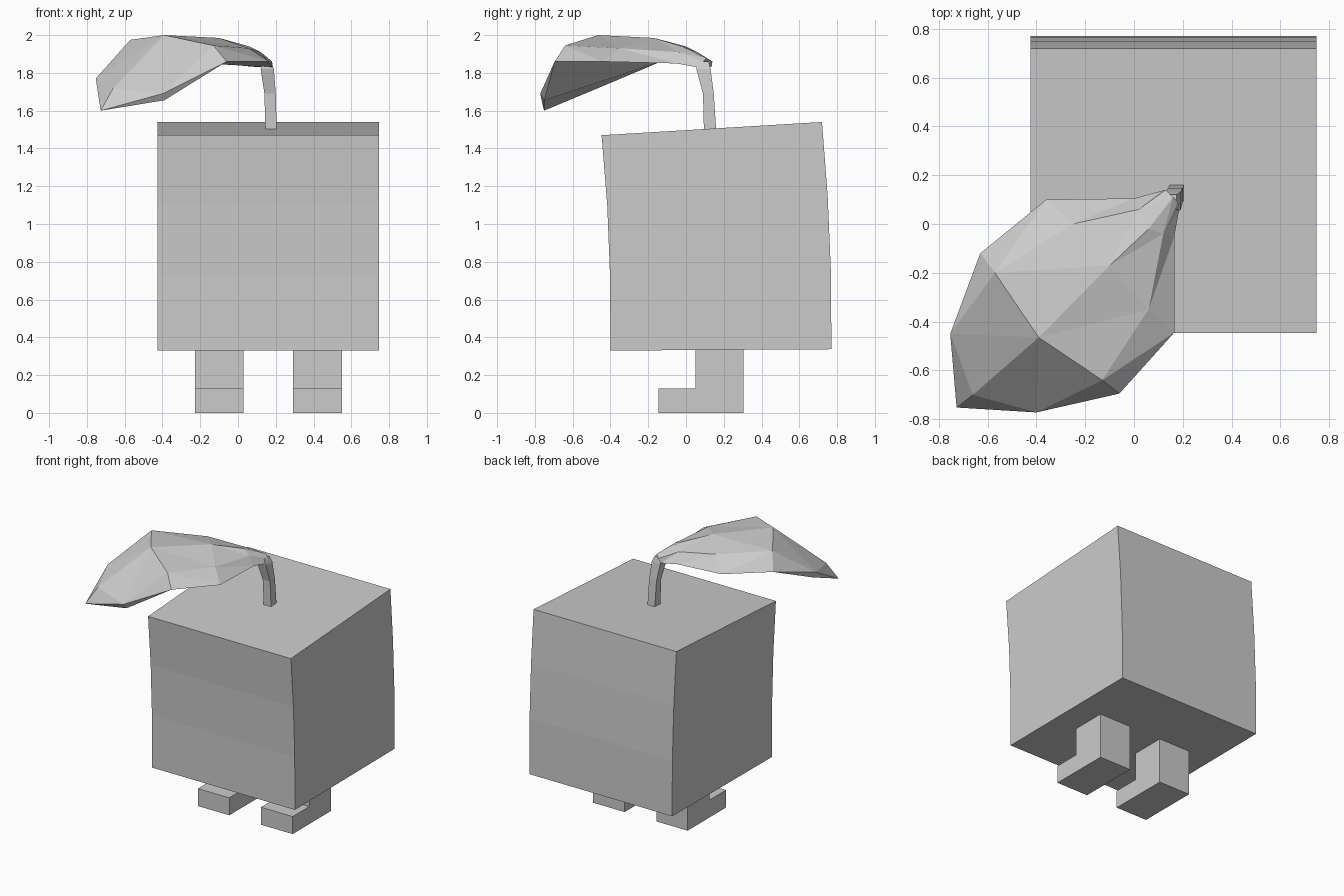
import bpy, bmesh

if "Cube" in bpy.data.objects:
    bpy.data.objects.remove(bpy.data.objects["Cube"])


def loft(name, rings):
    """Skin closed rings with equal point counts, cap both ends, keep flat faces."""
    bm = bmesh.new()
    loops = [[bm.verts.new(p) for p in ring] for ring in rings]
    n = len(loops[0])
    for a, b in zip(loops, loops[1:]):
        for i in range(n):
            j = (i + 1) % n
            bm.faces.new((a[i], a[j], b[j], b[i]))
    bm.faces.new(loops[0])
    bm.faces.new(loops[-1])
    bmesh.ops.remove_doubles(bm, verts=bm.verts, dist=0.0005)
    bmesh.ops.recalc_face_normals(bm, faces=bm.faces)
    bmesh.ops.triangulate(bm, faces=[f for f in bm.faces if len(f.verts) > 3])
    me = bpy.data.meshes.new(name)
    bm.to_mesh(me)
    bm.free()
    ob = bpy.data.objects.new(name, me)
    bpy.context.collection.objects.link(ob)
    return ob


# Cube body, bending slightly towards the front: (front y, front z, back y, back z)
levels = [(-0.40, 0.33, 0.77, 0.337), (-0.402, 0.72, 0.767, 0.75),
          (-0.417, 1.10, 0.75, 1.15), (-0.447, 1.47, 0.72, 1.54)]
X0, X1 = -0.425, 0.747
loft("body", [[(X0, fy, fz), (X1, fy, fz), (X1, by, bz), (X0, by, bz)]
              for fy, fz, by, bz in levels])

# L-shaped legs with feet pointing forward
profile = [(-0.145, 0), (0.305, 0), (0.305, 0.335), (0.05, 0.335), (0.05, 0.13), (-0.145, 0.13)]
for name, xa, xb in (("left_leg", -0.227, 0.03), ("right_leg", 0.29, 0.55)):
    loft(name, [[(x, y, z) for y, z in profile] for x in (xa, xb)])

# Square stem: (x min, x max, y min, y max, z)
stem = [(0.145, 0.205, 0.095, 0.16, 1.49), (0.14, 0.20, 0.09, 0.147, 1.69),
        (0.12, 0.19, 0.055, 0.13, 1.82), (0.125, 0.175, 0.06, 0.12, 1.86)]
loft("stem", [[(a, c, z), (b, c, z), (b, d, z), (a, d, z)] for a, b, c, d, z in stem])

# Leaf: domed top, flat underside; each row runs from left rim to right rim
tip = (-0.727, -0.752, 1.60)
leaf = [
    [(0.11, 0.135, 1.83), (0.13, 0.14, 1.86), (0.16, 0.11, 1.877), (0.18, 0.09, 1.86), (0.185, 0.06, 1.83)],
    [(0.0, 0.105, 1.84), (0.02, 0.06, 1.91), (0.06, -0.02, 1.94), (0.12, -0.04, 1.91), (0.165, -0.05, 1.85)],
    [(-0.36, 0.10, 1.86), (-0.25, 0.0, 1.94), (-0.10, -0.17, 1.985), (0.06, -0.35, 1.93), (0.165, -0.445, 1.86)],
    [(-0.63, -0.12, 1.865), (-0.57, -0.20, 1.975), (-0.39, -0.465, 2.0), (-0.13, -0.64, 1.945), (-0.06, -0.695, 1.86)],
    [(-0.735, -0.44, 1.73), (-0.753, -0.45, 1.77), (-0.66, -0.70, 1.72), (-0.40, -0.772, 1.69), (-0.39, -0.75, 1.655)],
]
bm_tip = [tip] * 5


def leaf_mesh():
    bm = bmesh.new()
    loops = [[bm.verts.new(p) for p in row] for row in leaf]
    for a, b in zip(loops, loops[1:]):
        for i in range(5):
            j = (i + 1) % 5
            bm.faces.new((a[i], a[j], b[j], b[i]))
    bm.faces.new(loops[0])
    t = bm.verts.new(tip)
    for i in range(5):
        bm.faces.new((loops[-1][i], loops[-1][(i + 1) % 5], t))
    bmesh.ops.triangulate(bm, faces=[f for f in bm.faces if len(f.verts) > 3])
    bmesh.ops.recalc_face_normals(bm, faces=bm.faces)
    me = bpy.data.meshes.new("leaf")
    bm.to_mesh(me)
    bm.free()
    bpy.context.collection.objects.link(bpy.data.objects.new("leaf", me))


leaf_mesh()
